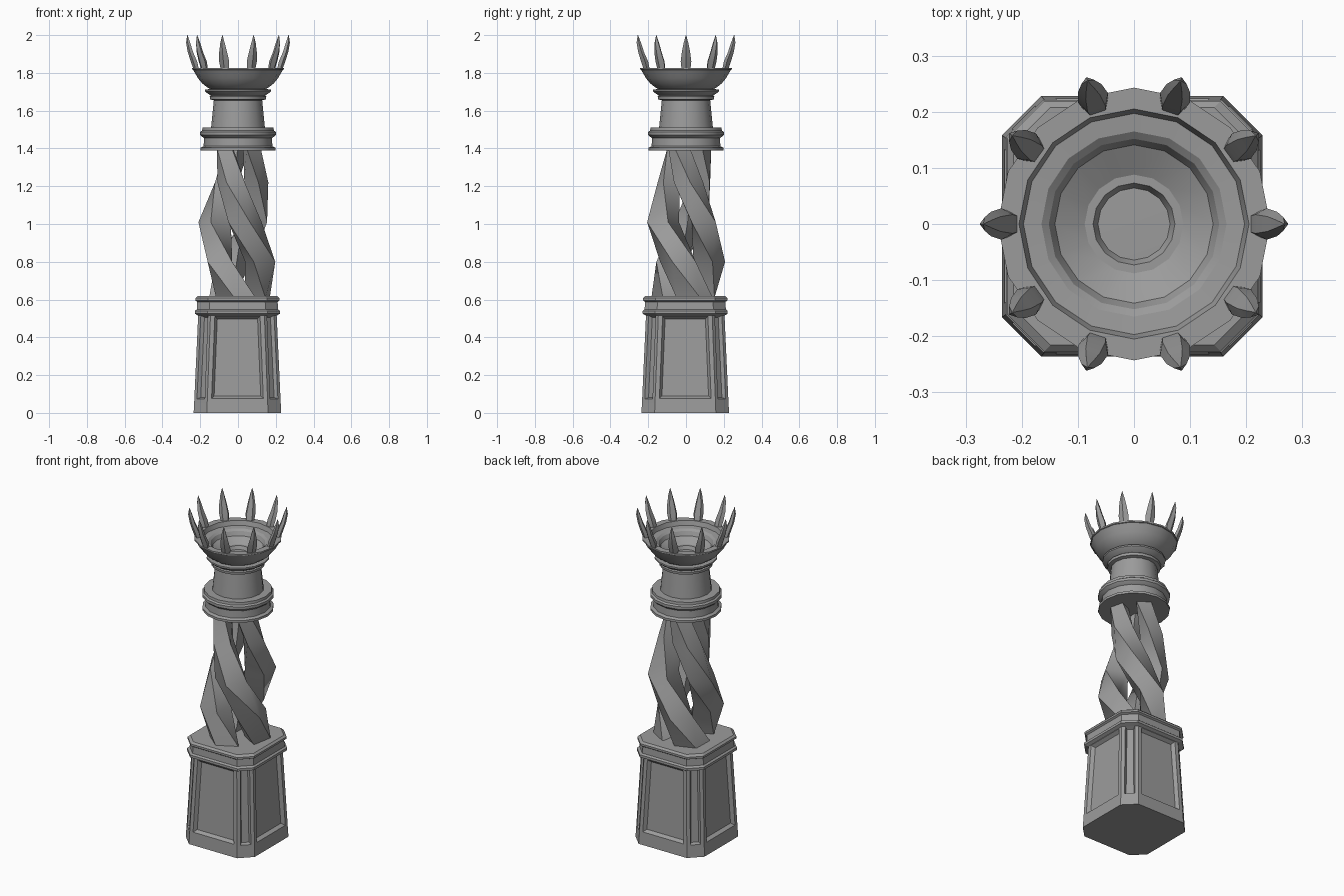
import bpy, bmesh
from math import sin, cos, pi, radians
from mathutils import Matrix, Vector

cube = bpy.data.objects.get("Cube")
if cube:
    bpy.data.objects.remove(cube, do_unlink=True)

stone = bpy.data.materials.new("grey stone")
stone.use_nodes = True
GREY = (0.33, 0.33, 0.33, 1)
stone.diffuse_color = GREY
stone.node_tree.nodes["Principled BSDF"].inputs["Base Color"].default_value = GREY


def finish(name, bm, angle=30):
    """Turn a bmesh into a named, shaded object."""
    bmesh.ops.recalc_face_normals(bm, faces=bm.faces)
    mesh = bpy.data.meshes.new(name)
    bm.to_mesh(mesh)
    bm.free()
    mesh.materials.append(stone)
    obj = bpy.data.objects.new(name, mesh)
    bpy.context.collection.objects.link(obj)
    bpy.ops.object.select_all(action='DESELECT')
    bpy.context.view_layer.objects.active = obj
    obj.select_set(True)
    bpy.ops.object.shade_smooth_by_angle(angle=radians(angle))
    return obj


def loft(bm, rings):
    """Skin a stack of equal-sized rings, cap both ends, return faces by band."""
    rows = [[bm.verts.new(p) for p in ring] for ring in rings]
    n = len(rows[0])
    bands = [[bm.faces.new((a[i], a[(i + 1) % n], b[(i + 1) % n], b[i])) for i in range(n)]
             for a, b in zip(rows, rows[1:])]
    bm.faces.new(rows[0][::-1])
    bm.faces.new(rows[-1])
    return bands


def chamfered_square(half, cut, z):
    corner = [(half, half - cut), (half - cut, half)]
    return [Matrix.Rotation(k * pi / 2, 3, 'Z') @ Vector((x, y, z))
            for k in range(4) for x, y in corner]


def lathe(name, profile, angle=30, sides=16):
    bm = bmesh.new()
    loft(bm, [[(r * cos(2 * pi * i / sides), r * sin(2 * pi * i / sides), z)
               for i in range(sides)] for r, z in profile])
    return finish(name, bm, angle)


# Pedestal with recessed panels: wide on the sides, narrow on the corners
bm = bmesh.new()
bands = loft(bm, [chamfered_square(h, c, z) for h, c, z in
                  [(0.232, 0.07, 0), (0.229, 0.069, 0.055), (0.207, 0.065, 0.535)]])
bmesh.ops.recalc_face_normals(bm, faces=bm.faces)
for faces, frame, bevel in [(bands[1][0::2], 0.028, 0.011), (bands[1][1::2], 0.032, 0.019)]:
    bmesh.ops.inset_individual(bm, faces=faces, thickness=frame)
    bmesh.ops.inset_individual(bm, faces=faces, thickness=bevel, depth=-0.02)
finish("pedestal", bm, 10).location = (-0.003, -0.004, 0)

# Moulding on top of the pedestal
bm = bmesh.new()
loft(bm, [chamfered_square(h, 0.066, z) for h, z in
          [(0.208, 0.515), (0.225, 0.525), (0.225, 0.54), (0.215, 0.548), (0.213, 0.588),
           (0.223, 0.595), (0.223, 0.607), (0.212, 0.618)]])
finish("pedestal_moulding", bm, 10).location = (-0.003, -0.004, 0)

# Three twisted strands: height, turn, centre radius, radial and tangential half width
levels = [(0.61, 24, 0.112, 0.072, 0.105), (0.8, -20, 0.125, 0.085, 0.1),
          (1.01, -73, 0.127, 0.088, 0.092), (1.22, -112, 0.098, 0.064, 0.078),
          (1.4, -146, 0.082, 0.052, 0.064)]
for k in range(3):
    bm = bmesh.new()
    rings = []
    for z, turn, r, rad, tan in levels:
        spin = Matrix.Rotation(radians(turn + 120 * k), 3, 'Z')
        rings.append([spin @ Vector((r + x, y, z))
                      for x, y in [(rad, 0), (0, tan), (-rad, 0), (0, -tan)]])
    loft(bm, rings)
    finish(f"twisted_strand_{k + 1}", bm, 55)

# Collar and tapered neck
lathe("collar", [(0.198, 1.39), (0.198, 1.404), (0.182, 1.412), (0.18, 1.455), (0.19, 1.462),
                 (0.2, 1.472), (0.2, 1.488), (0.19, 1.495), (0.188, 1.51)])
lathe("neck", [(0.143, 1.505), (0.128, 1.655), (0.148, 1.66), (0.15, 1.675), (0.143, 1.68),
               (0.16, 1.69), (0.175, 1.703), (0.175, 1.712), (0.14, 1.715)])

# Bowl with a stepped hollow
lathe("bowl", [(0.14, 1.71), (0.165, 1.725), (0.19, 1.745), (0.212, 1.772), (0.228, 1.8),
               (0.238, 1.816), (0.243, 1.818), (0.243, 1.827),
               (0.205, 1.827), (0.197, 1.8), (0.165, 1.797), (0.152, 1.787), (0.141, 1.763),
               (0.088, 1.735), (0.073, 1.735), (0.062, 1.71), (0.004, 1.707)], 24)

# Ten claws around the rim: height, centre radius, radial and tangential half width
claw = [(1.815, 0.22, 0.014, 0.023), (1.86, 0.233, 0.017, 0.028),
        (1.91, 0.252, 0.014, 0.022), (1.96, 0.264, 0.011, 0.012), (2.0, 0.268, 0.001, 0.001)]
for k in range(10):
    spin = Matrix.Rotation(2 * pi * k / 10, 3, 'Z')
    bm = bmesh.new()
    loft(bm, [[spin @ Vector((r + x * rad, y * tan, z))
               for x, y in [(1, 0), (0.2, 1), (-1, 0.6), (-1, -0.6), (0.2, -1)]]
              for z, r, rad, tan in claw])
    finish(f"claw_{k + 1}", bm, 25)
